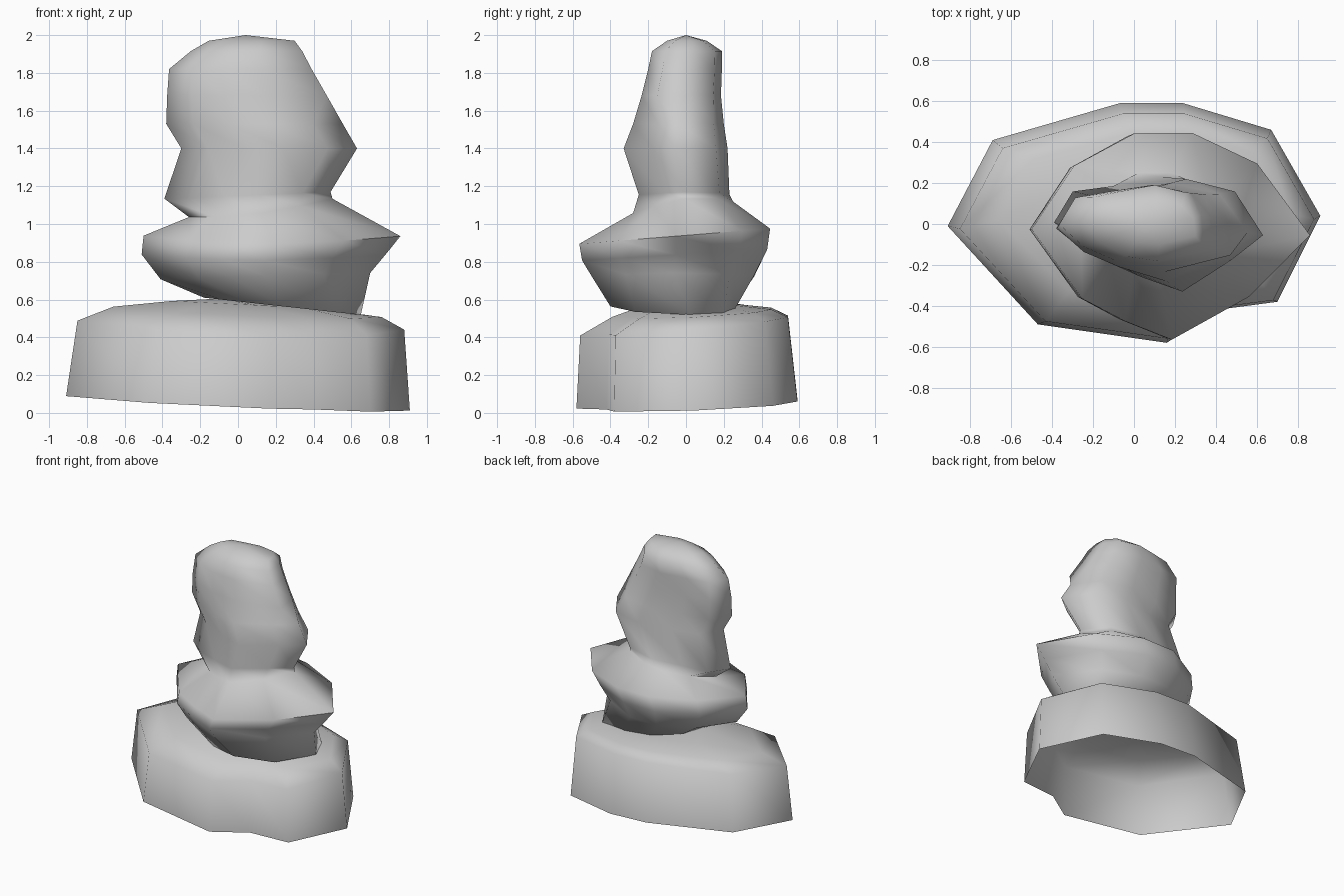
import bpy, bmesh, math

if "Cube" in bpy.data.objects:
    bpy.data.objects.remove(bpy.data.objects["Cube"])

# Plan outlines, clockwise from the left tip round the back
BASE = [(-.91, -.01), (-.69, .41), (-.07, .59), (.24, .59), (.67, .46),
        (.91, .04), (.70, -.38), (.40, -.42), (.16, -.58), (-.47, -.49)]
FOOT = [(-.18, -.05), (-.08, .16), (.12, .26), (.35, .26), (.58, .20),
        (.65, .03), (.50, -.27), (.24, -.40), (.05, -.38), (-.08, -.26)]
MIDDLE = [(-.51, -.02), (-.30, .29), (0, .45), (.28, .45), (.60, .30),
          (.86, -.05), (.56, -.35), (.18, -.56), (-.05, -.47), (-.26, -.36)]
UPPER = [(-.385, -.03), (-.28, .14), (-.05, .17), (.22, .22), (.48, .16),
         (.63, -.05), (.46, -.17), (.20, -.32), (-.02, -.25), (-.23, -.16)]
# Blunter right end for the top half of the top stone
CROWN = [(-.385, -.03), (-.28, .14), (-.05, .18), (.22, .22), (.48, .17),
         (.61, .02), (.63, -.19), (.24, -.29), (-.02, -.26), (-.23, -.17)]


def ring(outline, x0, x1, y0, y1, z, tx=0, ty=0):
    """Fit an outline to a box, on a plane tilted by tx and ty."""
    xs, ys = [p[0] for p in outline], [p[1] for p in outline]
    pts = []
    for x, y in outline:
        u = x0 + (x - min(xs)) / (max(xs) - min(xs)) * (x1 - x0)
        v = y0 + (y - min(ys)) / (max(ys) - min(ys)) * (y1 - y0)
        pts.append((u, v, z + tx * u + ty * v))
    return pts


def loft(name, rings, apex, closed_bottom, angle):
    bm = bmesh.new()
    loops = [[bm.verts.new(p) for p in r] for r in rings]
    n = len(loops[0])
    for a, b in zip(loops, loops[1:]):
        for i in range(n):
            j = (i + 1) % n
            bm.faces.new((a[i], b[i], b[j], a[j]))
    tip = bm.verts.new(apex)
    for i in range(n):
        bm.faces.new((loops[-1][i], tip, loops[-1][(i + 1) % n]))
    if closed_bottom:
        bm.faces.new(loops[0])
    bmesh.ops.recalc_face_normals(bm, faces=bm.faces)
    me = bpy.data.meshes.new(name)
    bm.to_mesh(me)
    bm.free()
    ob = bpy.data.objects.new(name, me)
    bpy.context.collection.objects.link(ob)
    bpy.ops.object.select_all(action='DESELECT')
    ob.select_set(True)
    bpy.context.view_layer.objects.active = ob
    bpy.ops.object.shade_smooth_by_angle(angle=math.radians(angle))
    return ob


# Wide bottom stone, open underneath
loft("base_stone", [
    ring(BASE, -.91, .91, -.58, .59, .05, -.043, .035),
    ring(BASE, -.85, .88, -.56, .54, .465, -.03, .09),
    ring(BASE, -.66, .76, -.39, .45, .535, -.04, .05),
    ring(BASE, -.35, .42, -.22, .27, .575, -.05),
], (-.1, 0, .605), False, 75)

# Middle stone flowing into the tall top stone
loft("upper_stones", [
    ring(FOOT, -.18, .65, -.40, .26, .59, -.11),
    ring(MIDDLE, -.41, .70, -.50, .36, .72, .03),
    ring(MIDDLE, -.51, .78, -.55, .43, .84, 0, .06),
    ring(MIDDLE, -.50, .86, -.565, .445, .94, 0, .08),
    ring(MIDDLE, -.26, .50, -.28, .25, 1.07, .13, .1),
    ring(UPPER, -.39, .49, -.25, .23, 1.15, .04),
    ring(UPPER, -.30, .63, -.33, .22, 1.40),
    ring(UPPER, -.38, .555, -.28, .20, 1.53),
    ring(CROWN, -.375, .47, -.235, .185, 1.68),
    ring(CROWN, -.365, .39, -.20, .19, 1.82),
    ring(CROWN, -.25, .34, -.18, .19, 1.915),
    ring(CROWN, -.155, .30, -.10, .11, 1.97),
], (.04, 0, 2.0), True, 85)
